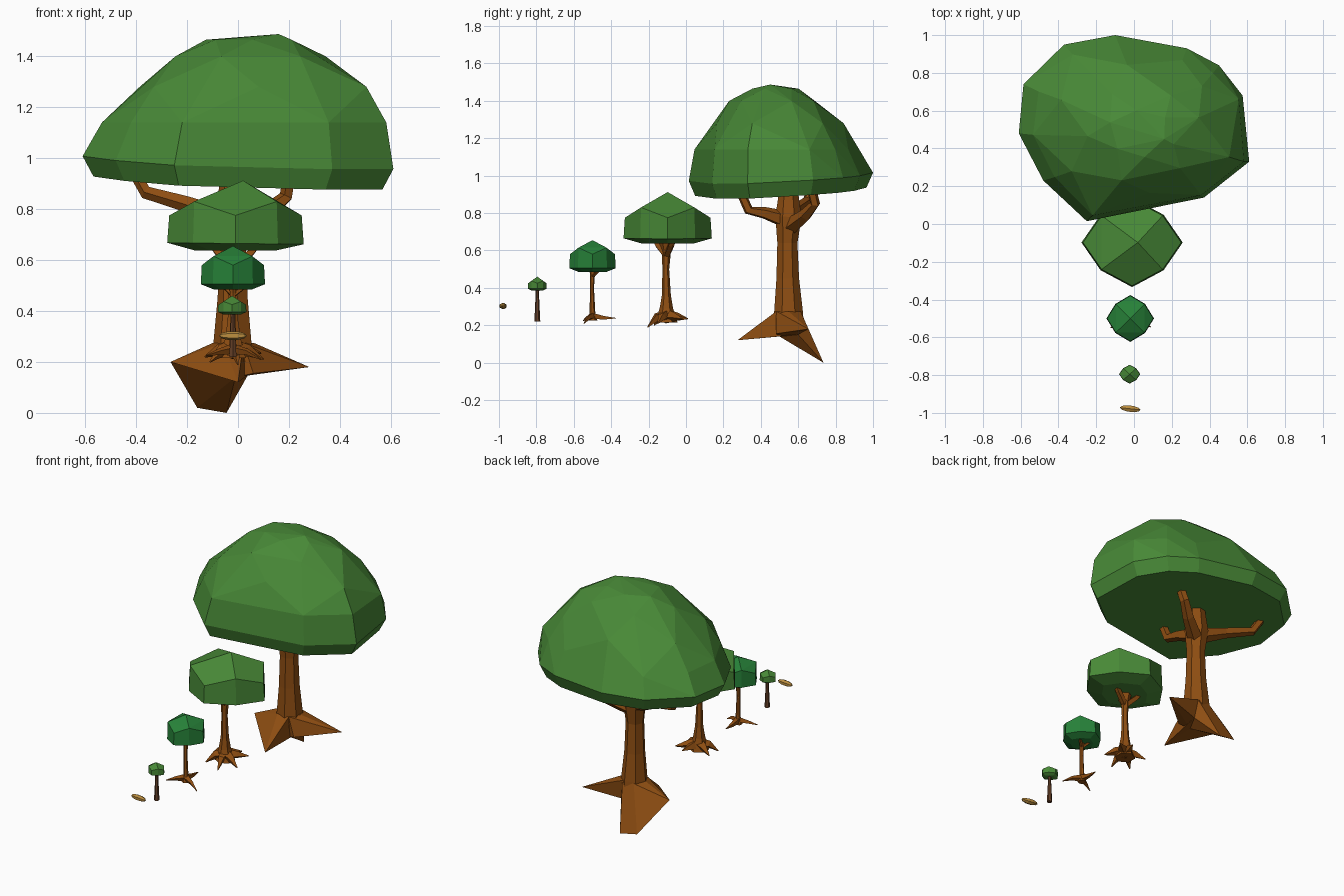
import bpy, bmesh, random
from math import cos, sin, pi, radians
from mathutils import Vector

if "Cube" in bpy.data.objects:
    bpy.data.objects.remove(bpy.data.objects["Cube"])

random.seed(4)


def material(name, rgb):
    m = bpy.data.materials.new(name)
    m.diffuse_color = (*rgb, 1)
    m.use_nodes = True
    m.node_tree.nodes["Principled BSDF"].inputs["Base Color"].default_value = m.diffuse_color
    return m


BARK = material("bark", (0.27, 0.075, 0.006))
DARK_BARK = material("dark_bark", (0.13, 0.05, 0.02))
LEAF = material("leaf", (0.065, 0.25, 0.038))
YOUNG_LEAF = material("young_leaf", (0.02, 0.22, 0.04))
HUSK = material("husk", (0.5, 0.27, 0.05))


def finish(bm, name, mat):
    bmesh.ops.recalc_face_normals(bm, faces=bm.faces[:])
    mesh = bpy.data.meshes.new(name)
    bm.to_mesh(mesh)
    bm.free()
    mesh.materials.append(mat)
    bpy.context.collection.objects.link(bpy.data.objects.new(name, mesh))


def add_tube(bm, path, sides=6):
    """Tapered tube through (x, y, z, radius) points."""
    pts = [Vector(p[:3]) for p in path]
    rings = []
    for i, p in enumerate(pts):
        d = pts[min(i + 1, len(pts) - 1)] - pts[max(i - 1, 0)]
        q = Vector((0, 0, 1)).rotation_difference(d.normalized())
        r = path[i][3]
        rings.append([bm.verts.new(p + q @ Vector((r * cos(a), r * sin(a), 0)))
                      for a in (2 * pi * (k + .5) / sides for k in range(sides))])
    for a, b in zip(rings, rings[1:]):
        for k in range(sides):
            n = (k + 1) % sides
            bm.faces.new((a[k], a[n], b[n], b[k]))
    bm.faces.new(rings[0][::-1])
    bm.faces.new(rings[-1])


def add_hull(bm, points):
    verts = [bm.verts.new(p) for p in points]
    res = bmesh.ops.convex_hull(bm, input=verts)
    loose = {g for k in ("geom_interior", "geom_unused") for g in res[k]
             if isinstance(g, bmesh.types.BMVert)}
    bmesh.ops.delete(bm, geom=list(loose), context='VERTS')


def hull_object(name, points, mat, angle):
    bm = bmesh.new()
    add_hull(bm, points)
    bmesh.ops.dissolve_limit(bm, angle_limit=radians(angle),
                             verts=bm.verts[:], edges=bm.edges[:])
    finish(bm, name, mat)


def small_canopy(name, x, y, rx, ry, apex, diag, axis, low, bottom, mat, lean=0):
    """Eight-sided cap: four kite faces on top, straight skirt, flat underside."""
    pts = [(x + lean, y, apex)]
    for k in range(8):
        odd = k % 2
        s = .88 if odd else 1
        dx, dy = s * cos(k * pi / 4), s * sin(k * pi / 4)
        pts.append((x + rx * .97 * dx, y + ry * .97 * dy, diag if odd else axis))
        pts.append((x + rx * dx, y + ry * dy, low - (.1 * lean * dx)))
        pts.append((x + rx * .6 * dx, y + ry * .6 * dy, bottom))
    hull_object(name, pts, mat, 4)


def small_trunk(name, trunk, roots, branches, mat):
    bm = bmesh.new()
    add_tube(bm, trunk, 6)
    for path in roots:
        add_tube(bm, path, 4)
    for path in branches:
        add_tube(bm, path, 4)
    finish(bm, name, mat)


# Seed
bm = bmesh.new()
bmesh.ops.create_uvsphere(bm, u_segments=6, v_segments=5, radius=1)
for v in bm.verts:
    x, y, z = v.co
    v.co = (-.02 + .055 * z, -.978 + .02 * x - .006 * z, .303 + .018 * y)
finish(bm, "seed", HUSK)

# Sprout
small_trunk("sprout_trunk", [(-.02, -.795, .22, .016), (-.02, -.795, .28, .013),
                             (-.02, -.795, .37, .009), (-.02, -.795, .41, .013)],
            [], [], DARK_BARK)
small_canopy("sprout_canopy", -.023, -.795, .056, .05, .46, .437, .425, .396, .386, LEAF)

# Sapling
x, y = -.02, -.5
tips = [(-.02, -.375, .238), (-.125, -.55, .225), (.09, -.545, .21)]
small_trunk("sapling_trunk",
            [(x, y, .225, .026), (x, y, .27, .015), (x, y - .003, .4, .011),
             (x, y, .47, .013), (x, y, .52, .02)],
            [[(x, y, .25, .022), ((x + a) / 2, (y + b) / 2, .24, .013), (a, b, c, .002)]
             for a, b, c in tips],
            [[(x, y, .46, .01), (x + .04, y + .03, .49, .008), (x + .05, y + .035, .52, .008)],
             [(x, y, .46, .01), (x - .03, y + .03, .49, .008), (x - .04, y + .035, .52, .008)]],
            BARK)
small_canopy("sapling_canopy", x, y, .126, .124, .655, .615, .58, .505, .485, YOUNG_LEAF)

# Young tree
x, y = -.02, -.105
tips = [(.09, -.02, .235), (.02, .01, .235), (-.13, -.05, .22), (-.11, -.17, .2),
        (.0, -.205, .19), (.1, -.15, .21)]
small_trunk("young_tree_trunk",
            [(x, y, .215, .06), (x, y, .29, .036), (x, y, .36, .024), (x, y - .003, .5, .018),
             (x, y, .6, .025), (x, y, .66, .045)],
            [[(x, y, .25, .04), ((x + a) / 2, (y + b) / 2, .245, .024), (a, b, c, .003)]
             for a, b, c in tips],
            [[(x, y, .57, .02), (x + a * .6, y + b * .6, .63, .017), (x + a, y + b, .69, .015)]
             for a, b in ((.12, .04), (-.1, .05), (-.02, -.08))],
            BARK)
small_canopy("young_tree_canopy", -.01, -.098, .268, .236, .912, .83, .775, .665, .638, LEAF, .03)

# Old tree trunk with three branches
bm = bmesh.new()
x, y = -.018, .548
add_tube(bm, [(x, y, .2, .085), (x, y, .28, .078), (x, y - .004, .45, .062),
              (x, y - .006, .64, .055), (x, y, .78, .072), (x, y, .86, .06),
              (x, y, .97, .045)], 7)
for path in ([(x, y, .75, .05), (-.2, .59, .82, .033), (-.36, .65, .865, .027), (-.42, .68, .97, .024)],
             [(x, y, .72, .05), (.12, .64, .79, .035), (.19, .69, .85, .028), (.21, .66, .97, .026)],
             [(x, y, .76, .05), (.01, .42, .8, .033), (.02, .335, .815, .027), (.02, .27, .96, .024)]):
    add_tube(bm, path, 5)

# Old tree roots as wedges spreading from the trunk base
collar = [(x + .08 * cos(k * pi / 3), y + .075 * sin(k * pi / 3), .275) for k in range(6)]
left, front, right = (-.265, .545, .2), (0, .275, .12), (.28, .655, .18)
core = [(-.01, .5, .14), (.04, .6, .15)]
for pts in ([left, (-.16, .725, .02), (-.045, .735, 0)] + core + collar[1:4],
            [left, front] + core + collar[3:6],
            [right, (.06, .48, .155)] + core + collar[:2] + collar[5:]):
    add_hull(bm, pts)
finish(bm, "old_tree_trunk", BARK)

# Old tree canopy: one outline repeated at shrinking scales, then wrapped
outline = [(-.61, .48), (-.585, .74), (-.37, .95), (-.1, 1.0), (.28, .93), (.45, .84),
           (.575, .68), (.61, .33), (.37, .14), (.06, .08), (-.25, .015), (-.48, .23)]
levels = [(.905, .93, 0, .5), (.985, 1, 0, .5), (1.14, .9, .01, .49), (1.28, .73, .035, .485),
          (1.4, .48, .06, .475), (1.465, .27, .04, .47)]
pts = [(.16, .45, 1.487)]
for i, (z, s, cx, cy) in enumerate(levels):
    for k, (px, py) in enumerate(outline):
        if i > 1:
            if (k + i) % 2 and i != 2:
                continue
            s_k = s * random.uniform(.97, 1.06)
        else:
            s_k = s
        tilt = (-.035 * px + .05 * (py - .45)) if i < 2 else 0
        pts.append((cx + px * s_k, cy + (py - .5) * s_k, z + tilt))
hull_object("old_tree_canopy", pts, LEAF, 7)
